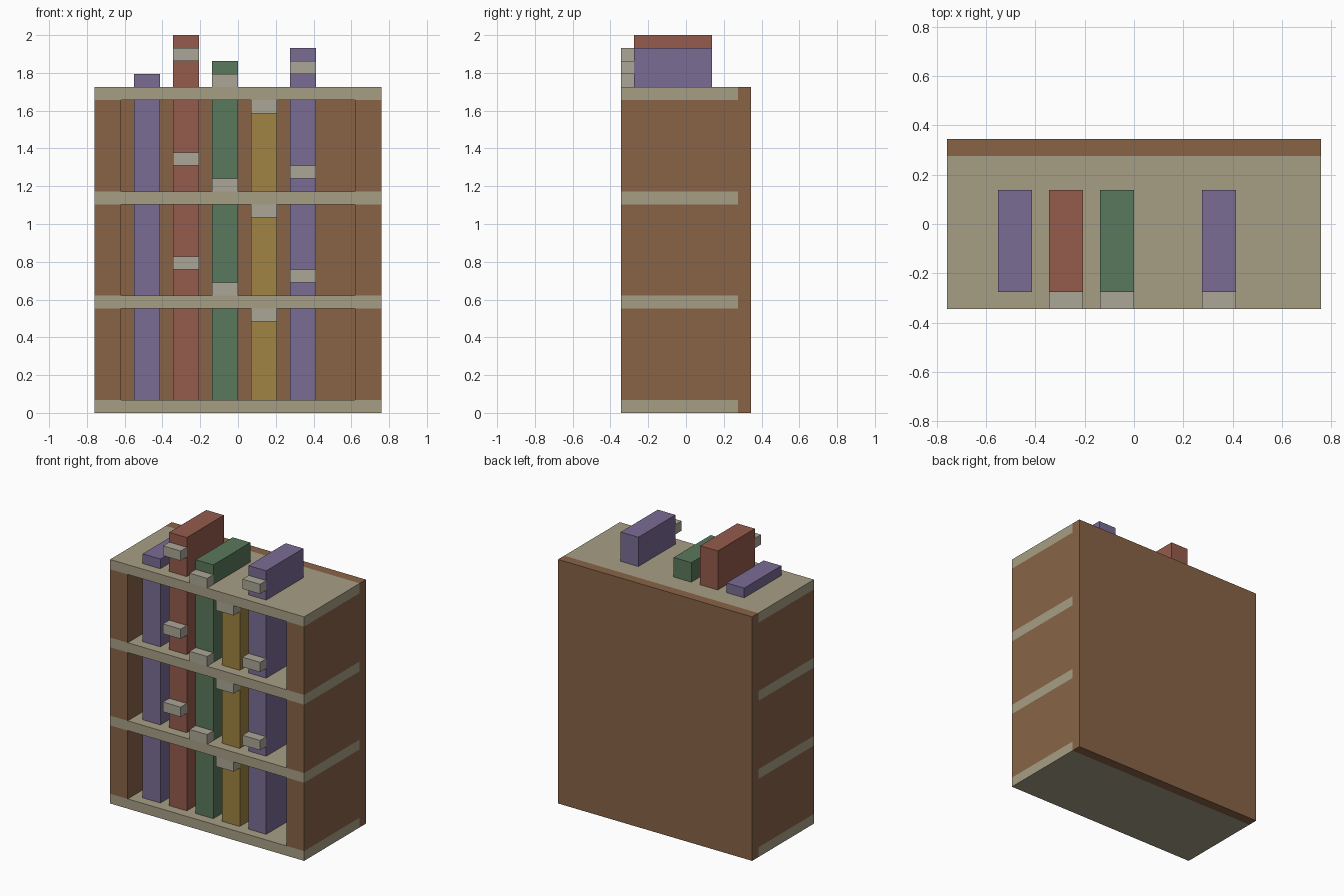
import bpy
import bmesh
from mathutils import Vector

if "Cube" in bpy.data.objects:
    bpy.data.objects.remove(bpy.data.objects["Cube"])

U = 2 / 29  # one block of the model's block grid


def material(name, rgb):
    m = bpy.data.materials.new(name)
    m.diffuse_color = tuple((c / 255) ** 2.2 for c in rgb) + (1,)
    m.use_nodes = True
    m.node_tree.nodes["Principled BSDF"].inputs["Base Color"].default_value = m.diffuse_color
    return m


WOOD = material("wood", (135, 100, 72))
BOARD = material("board", (165, 157, 132))
LABEL = material("label", (170, 165, 150))
RED = material("red", (148, 92, 78))
GREEN = material("green", (90, 120, 92))
YELLOW = material("yellow", (158, 130, 68))
PURPLE = material("purple", (122, 108, 148))


def box(name, lo, hi, mat):
    """Box between two corners given in block units."""
    lo, hi = Vector(lo) * U, Vector(hi) * U
    mesh = bpy.data.meshes.new(name)
    bm = bmesh.new()
    bmesh.ops.create_cube(bm, size=1)
    for v in bm.verts:
        v.co = Vector(v.co[i] * (hi - lo)[i] for i in range(3))
    bm.to_mesh(mesh)
    bm.free()
    mesh.materials.append(mat)
    ob = bpy.data.objects.new(name, mesh)
    ob.location = (lo + hi) / 2
    bpy.context.collection.objects.link(ob)
    return ob


# Back panel and four boards
box("back_panel", (-11, 4, 0), (11, 5, 25), WOOD)
for i in range(4):
    box(f"shelf_board_{i + 1}", (-11, -5, 8 * i), (11, 4, 8 * i + 1), BOARD)

# Books: left edge, height, label offset (None = hidden in the board), colour
BOOKS = [
    ("purple_book", -8, 9, None, PURPLE),
    ("red_book", -5, 12, 10, RED),
    ("green_book", -2, 10, 8, GREEN),
    ("yellow_book", 1, 7, 6, YELLOW),
    ("tall_purple_book", 4, 11, 9, PURPLE),
]

for row in range(3):
    z = 8 * row + 1
    # Side walls between the boards
    box(f"left_wall_{row + 1}", (-11, -5, z), (-9, 4, z + 7), WOOD)
    box(f"right_wall_{row + 1}", (9, -5, z), (11, 4, z + 7), WOOD)
    # Books fill each bay; the top row pokes through the top board
    for name, x, height, tag, mat in BOOKS:
        h = height if row == 2 else 7
        box(f"{name}_{row + 1}", (x, -4, z), (x + 2, 2, z + h), mat)
        if tag is not None:
            box(f"{name}_label_{row + 1}", (x, -5, z + tag),
                (x + 2, -4, z + tag + 1), LABEL)
